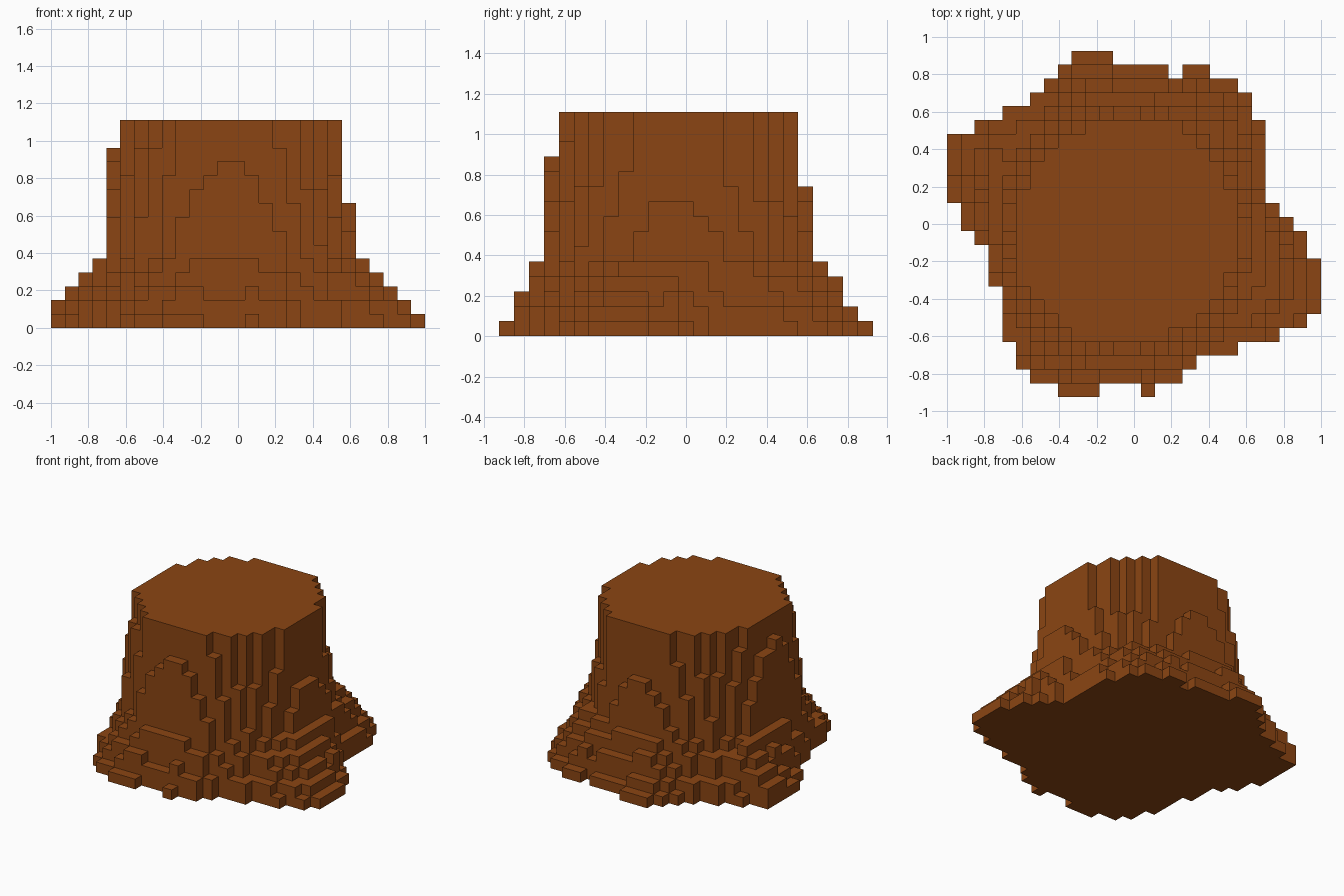
import bpy
import bmesh
import math

cube = bpy.data.objects.get("Cube")
if cube:
    bpy.data.objects.remove(cube, do_unlink=True)

VOXEL = 2 / 27
COLUMNS, ROWS, TOP = 27, 25, 15
AXIS_X, AXIS_Y = 12.5, 11.5      # trunk axis in cells
TRUNK, FLARE = 8.1, 9.25         # trunk radius, radius where the roots begin

# Bark colour
bark = bpy.data.materials.new("bark_brown")
bark.use_nodes = True
colour = (0.258, 0.06, 0.0065, 1)
bark.diffuse_color = colour
shader = next(n for n in bark.node_tree.nodes if n.type == 'BSDF_PRINCIPLED')
shader.inputs["Base Color"].default_value = colour
shader.inputs["Roughness"].default_value = 0.9

# Root footprint, front to back: (number of rows, first cell, last cell)
footprint_runs = [
    (1, 8, 10), (1, 6, 16), (1, 5, 17), (1, 5, 20), (1, 4, 23), (1, 4, 25),
    (2, 4, 26), (2, 3, 26), (1, 3, 25), (1, 2, 25), (1, 1, 24), (1, 1, 23),
    (5, 0, 22), (1, 2, 22), (1, 4, 21), (1, 6, 21), (1, 7, 20), (1, 8, 15),
    (1, 9, 11),
]
footprint = {(14, 0), (17, 23), (18, 23)}   # separate root tips
row = 0
for count, first, last in footprint_runs:
    for _ in range(count):
        footprint.update((i, row) for i in range(first, last + 1))
        row += 1

trunk_corners = {(9, 4), (5, 8), (16, 19)}


def root_reach(dx, dy, r):
    """Distance from the axis to the footprint edge, through one cell."""
    reach = r
    while True:
        cell = (round(AXIS_X + dx / r * reach), round(AXIS_Y + dy / r * reach))
        if cell not in footprint:
            return reach
        reach += 0.05


def column_height(i, j):
    dx, dy = i - AXIS_X, j - AXIS_Y
    r = math.hypot(dx, dy)
    if r < TRUNK or (i, j) in trunk_corners:
        return TOP
    # Steep buttresses, highest at the front and left
    if r < FLARE:
        h = 6 + (FLARE - r) * 6.5 - (1.7 * dx + dy) / r
        return max(5, min(TOP - 1, round(h)))
    # Stepped roots running down to the ground
    reach = root_reach(dx, dy, r)
    h = math.ceil(5 * (reach - r) / max(reach - FLARE, 0.3))
    if dx < -9 and 16 <= j <= 18:
        h += 1
    return max(1, min(5, h))


heights = {cell: column_height(*cell) for cell in footprint}

# Stump: outer skin of the stacked blocks
bm = bmesh.new()
corners = {}


def corner(i, j, k):
    if (i, j, k) not in corners:
        corners[i, j, k] = bm.verts.new((
            (i - COLUMNS / 2) * VOXEL, (j - ROWS / 2) * VOXEL, k * VOXEL))
    return corners[i, j, k]


def quad(*points):
    bm.faces.new([corner(*p) for p in points])


for (i, j), h in sorted(heights.items()):
    quad((i, j, h), (i + 1, j, h), (i + 1, j + 1, h), (i, j + 1, h))
    quad((i, j, 0), (i, j + 1, 0), (i + 1, j + 1, 0), (i + 1, j, 0))
    # Wall edges with the outside on the right of each run
    walls = {
        (i, j - 1): ((i, j), (i + 1, j)),
        (i + 1, j): ((i + 1, j), (i + 1, j + 1)),
        (i, j + 1): ((i + 1, j + 1), (i, j + 1)),
        (i - 1, j): ((i, j + 1), (i, j)),
    }
    for neighbour, (a, b) in walls.items():
        for k in range(heights.get(neighbour, 0), h):
            quad((*a, k), (*b, k), (*b, k + 1), (*a, k + 1))

# Merge the flat areas into clean faces
bmesh.ops.dissolve_limit(bm, angle_limit=math.radians(1),
                         verts=bm.verts[:], edges=bm.edges[:])

mesh = bpy.data.meshes.new("tree_stump")
bm.to_mesh(mesh)
bm.free()
mesh.materials.append(bark)
stump = bpy.data.objects.new("tree_stump", mesh)
bpy.context.scene.collection.objects.link(stump)
